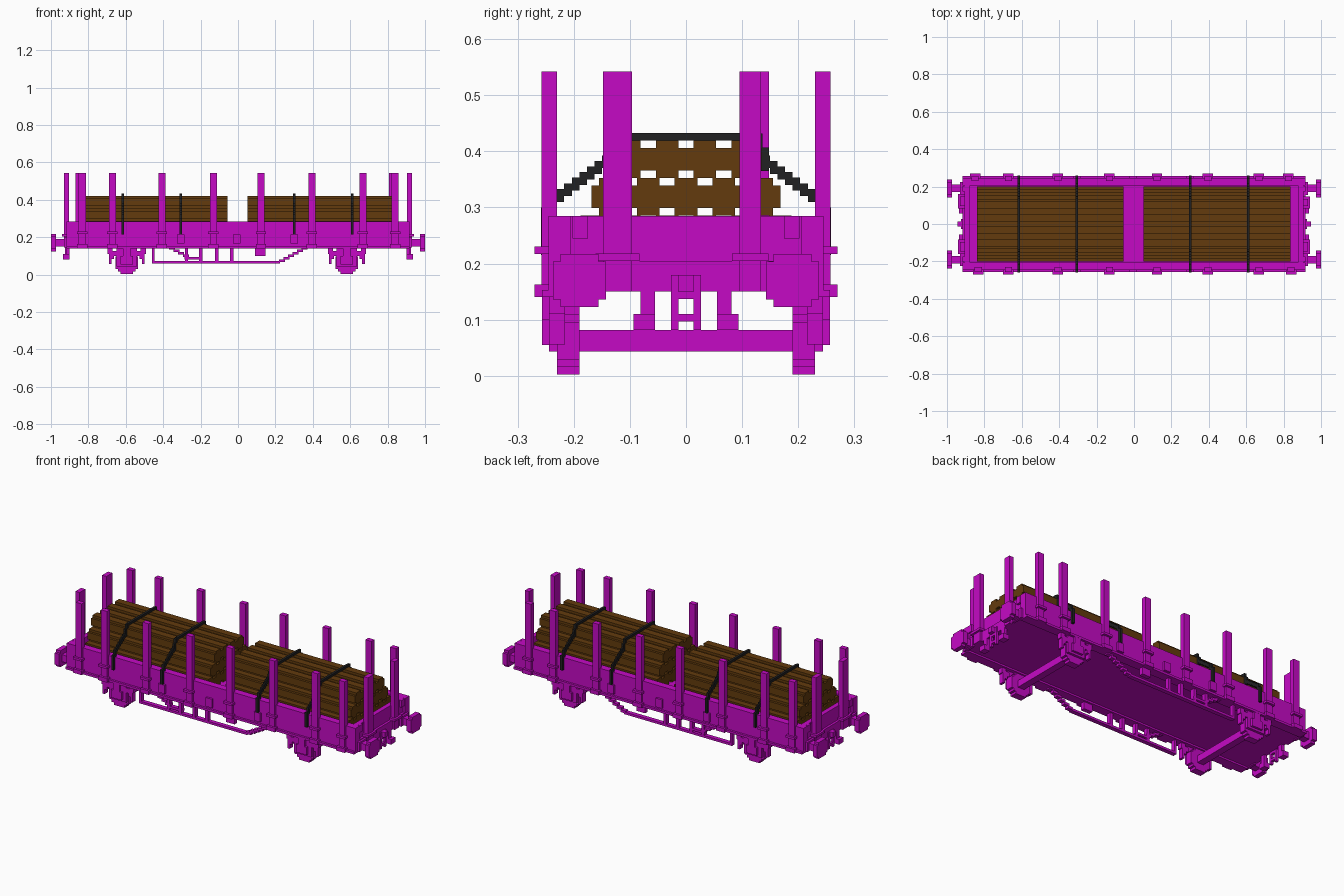
import bpy, bmesh, math

cube = bpy.data.objects.get("Cube")
if cube:
    bpy.data.objects.remove(cube, do_unlink=True)

U = 0.01345  # size of one block cell


def material(name, rgb):
    m = bpy.data.materials.new(name)
    m.use_nodes = True
    m.diffuse_color = (*rgb, 1)
    m.node_tree.nodes["Principled BSDF"].inputs["Base Color"].default_value = (*rgb, 1)
    return m


PURPLE = material("purple paint", (0.56, 0.003, 0.56))
BROWN = material("brown wood", (0.125, 0.044, 0.004))
BLACK = material("black strap", (0.015, 0.015, 0.016))


def blocks(name, mat, boxes, mx=False, my=False):
    """One object made of boxes (x0, x1, y0, y1, z0, z1), optionally mirrored."""
    bm = bmesh.new()
    for x0, x1, y0, y1, z0, z1 in boxes:
        for sx in ((1, -1) if mx else (1,)):
            for sy in ((1, -1) if my else (1,)):
                b = bmesh.ops.create_cube(bm, size=1)["verts"]
                for v in b:
                    v.co.x = sx * ((x0 + x1) / 2 + v.co.x * (x1 - x0))
                    v.co.y = sy * ((y0 + y1) / 2 + v.co.y * (y1 - y0))
                    v.co.z = (z0 + z1) / 2 + v.co.z * (z1 - z0)
    mesh = bpy.data.meshes.new(name)
    bm.to_mesh(mesh)
    bm.free()
    mesh.materials.append(mat)
    ob = bpy.data.objects.new(name, mesh)
    bpy.context.collection.objects.link(ob)
    return ob


def disc_rows(n):
    """Rows (half width, z0, z1) of a stepped disc n cells across."""
    rows = []
    for i in range(n):
        d = i + 0.5 - n / 2
        w = round(math.sqrt(max(0.3, (n / 2) ** 2 - d * d)) - n / 2 + 0.2) + n / 2
        rows.append((w * U, (i - n / 2) * U, (i + 1 - n / 2) * U))
    return rows


# Wagon bed
blocks("floor", PURPLE, [(-0.9, 0.9, -0.21, 0.21, 0.15, 0.218)])
blocks("side_board", PURPLE, [(-0.918, 0.918, 0.205, 0.245, 0.14, 0.285),
                              (-0.918, 0.918, 0.245, 0.257, 0.14, 0.153)], my=True)
blocks("end_board", PURPLE, [(0.878, 0.905, -0.245, 0.245, 0.15, 0.285),
                             (0.905, 0.918, -0.245, 0.245, 0.15, 0.205),
                             (0.905, 0.918, 0.175, 0.202, 0.245, 0.285),
                             (0.905, 0.918, -0.202, -0.175, 0.245, 0.285)], mx=True)

# Side stakes with their brackets
front_x = [-0.833, -0.672, -0.407, -0.132, 0.123, 0.395, 0.668, 0.84]
back_x = [-0.85, -0.672, -0.407, -0.132, 0.123, 0.395, 0.668, 0.825]
for name, xs, s in (("front_stakes", front_x, -1), ("back_stakes", back_x, 1)):
    parts = []
    for x in xs:
        parts += [(x - 0.019, x + 0.019, s * 0.23, s * 0.2575, 0.16, 0.542),
                  (x - 0.028, x + 0.028, s * 0.244, s * 0.27, 0.217, 0.23),
                  (x - 0.028, x + 0.028, s * 0.244, s * 0.27, 0.14, 0.163)]
    blocks(name, PURPLE, [(a, b, min(c, d), max(c, d), e, f) for a, b, c, d, e, f in parts])

# End stakes with brackets
for s, label in ((1, "left"), (-1, "right")):
    parts = []
    for y0, y1 in ((-0.148, -0.096), (0.095, 0.134 if s > 0 else 0.148)):
        xa, xb = sorted((s * 0.903, s * 0.93))
        ba, bb = sorted((s * 0.905, s * 0.942))
        parts += [(xa, xb, y0, y1, 0.15, 0.542),
                  (ba, bb, y0 - 0.013, y1 + 0.013, 0.205, 0.218)]
    blocks(label + "_end_stakes", PURPLE, parts)

# Lugs on the side boards
blocks("side_lugs", PURPLE,
       [(x - 0.02, x + 0.02, 0.244, 0.2565, 0.165, 0.215) for x in (-0.307, -0.006, 0.3)], my=True)

# Buffers
head = [(0.973, 1.0, 0.19 - w, 0.19 + w, 0.17 + a, 0.17 + b) for w, a, b in disc_rows(7)]
shaft = [(0.915, 0.975, 0.19 - w, 0.19 + w, 0.17 + a, 0.17 + b) for w, a, b in disc_rows(3)]
blocks("buffers", PURPLE, head + shaft + [(0.915, 0.93, 0.155, 0.225, 0.145, 0.2)],
       mx=True, my=True)

# Coupling and brake hoses
blocks("coupling", PURPLE, [(0.905, 0.945, -0.014, 0.014, 0.15, 0.18),
                            (0.91, 0.925, 0.013, 0.027, 0.082, 0.18),
                            (0.91, 0.925, -0.027, -0.013, 0.082, 0.18),
                            (0.91, 0.925, -0.014, 0.014, 0.097, 0.11),
                            (0.91, 0.925, -0.014, 0.014, 0.137, 0.18)], mx=True)
blocks("brake_hoses", PURPLE, [(0.9, 0.918, 0.055, 0.081, 0.082, 0.16),
                               (0.9, 0.935, 0.055, 0.094, 0.082, 0.11)], mx=True, my=True)

# Wheels, axles, axle boxes and springs
for label, cx in (("right", -0.595), ("left", 0.582)):
    blocks(label + "_wheels", PURPLE,
           [(cx - w, cx + w, 0.19, 0.23, 0.0625 + a, 0.0625 + b)
            for w, a, b in disc_rows(9)], my=True)
    blocks(label + "_axle", PURPLE, [(cx - 0.02, cx + 0.02, -0.195, 0.195, 0.043, 0.082)])
    gear = [(cx - 0.034, cx + 0.034, 0.225, 0.2565, 0.055, 0.1),
            (cx - 0.02, cx + 0.02, 0.225, 0.2565, 0.1, 0.15),
            (cx - 0.055, cx + 0.055, 0.225, 0.244, 0.043, 0.15)]
    for s in (1, -1):
        for a, b, z in ((0.055, 0.068, 0.1), (0.068, 0.082, 0.083), (0.082, 0.096, 0.056)):
            xa, xb = sorted((cx + s * a, cx + s * b))
            gear.append((xa, xb, 0.216, 0.244, z, 0.112 if a > 0.08 else 0.127))
        xa, xb = sorted((cx + s * 0.075, cx + s * 0.102))
        gear.append((xa, xb, 0.216, 0.244, 0.11, 0.142))
    blocks(label + "_axle_boxes", PURPLE, gear, my=True)

# Truss frame below each side
TY = (0.216, 0.24)
truss = [(-0.46, 0.225, *TY, 0.06, 0.073), (-0.46, -0.447, *TY, 0.06, 0.145),
         (-0.285, -0.19, *TY, 0.082, 0.095), (0.092, 0.146, *TY, 0.1, 0.145)]
truss += [(x - 0.009, x + 0.009, *TY, 0.06, 0.145) for x in (-0.275, -0.2, -0.113, -0.033)]
for i in range(6):
    x, z = 0.218 + i * 0.0245, 0.066 + i * 0.0134
    truss.append((x, x + 0.032, *TY, z, z + U))
for i in range(4):
    x, z = -0.295 - i * 0.025, 0.095 + i * 0.0134
    truss.append((x, x + 0.032, *TY, z, z + U))
blocks("truss", PURPLE, truss, my=True)

# Log stacks: three staggered rows of notched round logs
D = 5 * U
for label, x0, x1 in (("right", -0.84, -0.056), ("left", 0.052, 0.837)):
    for row, count in enumerate((6, 5, 4)):
        z = 0.218 + row * D
        logs = []
        for i in range(count):
            y = (i - (count - 1) / 2) * D
            logs += [(x0, x1, y - D / 2, y + D / 2, z + U, z + D - U),
                     (x0, x1, y - D / 2 + U, y + D / 2 - U, z, z + D)]
        blocks("%s_logs_row_%d" % (label, row + 1), BROWN, logs)

# Straps stepping down over the logs to the side boards
for n, x in enumerate((-0.617, -0.307, 0.3, 0.612)):
    a, b = x - U / 2, x + U / 2
    strap = [(a, b, -0.01, 0.122, 0.4195, 0.433), (a, b, 0.12, 0.136, 0.405, 0.4315),
             (a, b, 0.134, 0.148, 0.365, 0.407),
             (a, b, 0.23, 0.2445, 0.284, 0.325), (a, b, 0.2445, 0.2585, 0.215, 0.3)]
    for i in range(7):
        y, z = 0.217 - i * U, 0.31 + i * 0.01
        strap.append((a, b, y, y + U, z, z + 0.023))
    blocks("strap_%d" % (n + 1), BLACK, strap, my=True)
